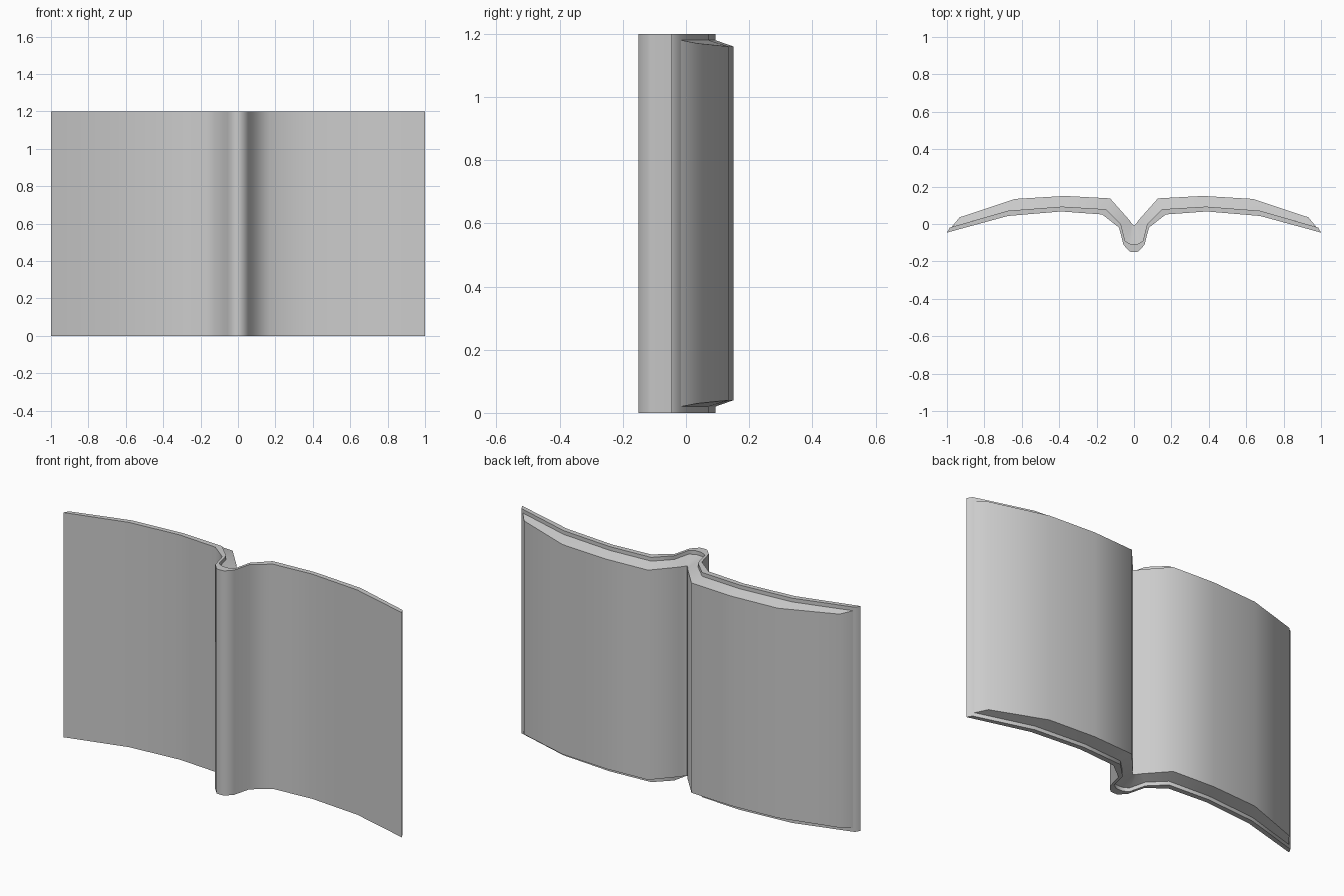
import bpy, bmesh, math

if "Cube" in bpy.data.objects:
    bpy.data.objects.remove(bpy.data.objects["Cube"])

HEIGHT = 1.2


def mirrored(half):
    """Full left-to-right profile from a right half that starts on x = 0."""
    return [(-x, y, inset) for x, y, inset in reversed(half[1:])] + list(half)


def build_slab(name, front_half, back_half):
    """Slab between two profiles; each point is (x, y, inset from both ends in z)."""
    bm = bmesh.new()
    rings = []
    for f, b in zip(mirrored(front_half), mirrored(back_half)):
        ring = []
        for (x, y, inset), top in ((f, 0), (b, 0), (b, 1), (f, 1)):
            ring.append(bm.verts.new((x, y, HEIGHT - inset if top else inset)))
        rings.append(ring)
    for a, b in zip(rings, rings[1:]):
        for i in range(4):
            j = (i + 1) % 4
            bm.faces.new((a[i], a[j], b[j], b[i]))
    bm.faces.new(rings[0])
    bm.faces.new(rings[-1])
    bmesh.ops.recalc_face_normals(bm, faces=bm.faces)
    mesh = bpy.data.meshes.new(name)
    bm.to_mesh(mesh)
    bm.free()
    ob = bpy.data.objects.new(name, mesh)
    bpy.context.collection.objects.link(ob)
    bpy.ops.object.select_all(action='DESELECT')
    ob.select_set(True)
    bpy.context.view_layer.objects.active = ob
    bpy.ops.object.shade_smooth_by_angle(angle=math.radians(50))
    return ob


# Right half of each curve, spine to fore edge
cover_outer = [(0, -0.15), (0.022, -0.148), (0.056, -0.112), (0.08, -0.019),
               (0.17, 0.051), (0.39, 0.067), (0.674, 0.043), (1.0, -0.046)]
cover_inner = [(0, -0.108), (0.02, -0.107), (0.048, -0.09), (0.07, 0.0),
               (0.15, 0.079), (0.385, 0.093), (0.674, 0.071), (0.985, -0.019)]
page_outer = [(0, -0.01), (0.007, -0.003), (0.014, 0.005), (0.024, 0.02),
              (0.128, 0.137), (0.369, 0.15), (0.636, 0.134), (0.932, 0.036)]

# Bound cover with rounded spine
build_slab("cover", [(x, y, 0) for x, y in cover_outer],
           [(x, y, 0) for x, y in cover_inner])

# Open page block, tapering away from the cover
page_base = cover_inner[:-1] + [(0.975, -0.016)]
build_slab("pages", [(x, y, 0.02) for x, y in page_base],
           [(x, y, 0.03 if x > 0.9 else 0.04) for x, y in page_outer])
